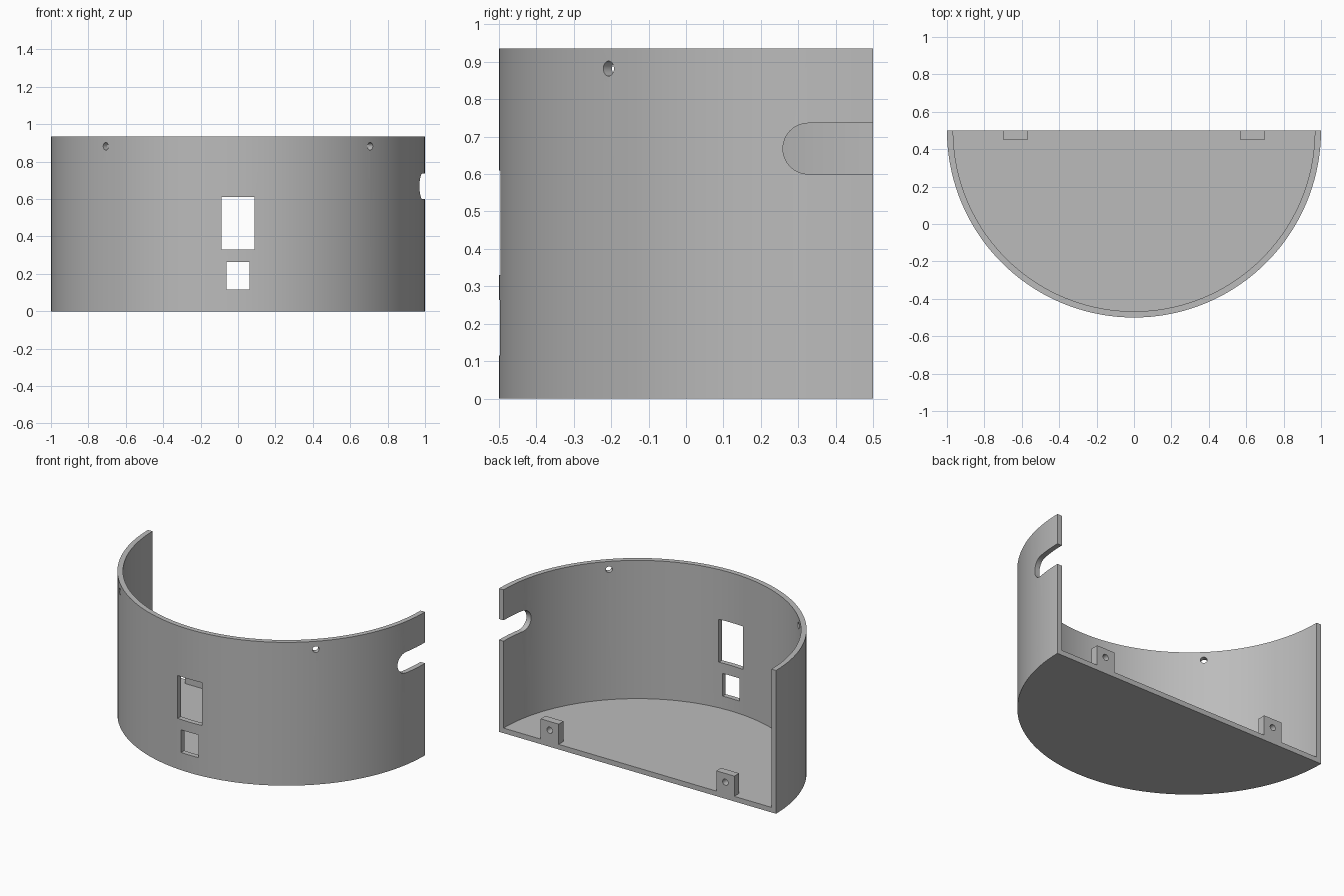
import bpy, bmesh, math
from mathutils import Matrix, Vector

RADIUS, WALL, HEIGHT, BACK = 1.0, 0.033, 0.935, 0.5
SEGMENTS = 72

cube = bpy.data.objects.get("Cube")
if cube:
    bpy.data.objects.remove(cube, do_unlink=True)

grey = bpy.data.materials.new("plain grey")
grey.use_nodes = True
colour = (0.5, 0.5, 0.5, 1)
grey.diffuse_color = colour
grey.node_tree.nodes["Principled BSDF"].inputs["Base Color"].default_value = colour


def add_object(name, bm):
    bmesh.ops.recalc_face_normals(bm, faces=bm.faces)
    mesh = bpy.data.meshes.new(name)
    bm.to_mesh(mesh)
    bm.free()
    mesh.materials.append(grey)
    obj = bpy.data.objects.new(name, mesh)
    bpy.context.collection.objects.link(obj)
    return obj


def half_drum(name, radius, z0, z1, overhang=0.0):
    """Half disc bulging to the front, extruded upward."""
    points = []
    for i in range(SEGMENTS + 1):
        a = math.pi + math.pi * i / SEGMENTS
        points.append((radius * math.cos(a), BACK + radius * math.sin(a), z0))
    if overhang:
        points += [(radius, BACK + overhang, z0), (-radius, BACK + overhang, z0)]
    bm = bmesh.new()
    face = bm.faces.new([bm.verts.new(p) for p in points])
    top = bmesh.ops.extrude_face_region(bm, geom=[face])["geom"]
    verts = [g for g in top if isinstance(g, bmesh.types.BMVert)]
    bmesh.ops.translate(bm, verts=verts, vec=(0, 0, z1 - z0))
    return add_object(name, bm)


def box(name, low, high):
    low, high = Vector(low), Vector(high)
    bm = bmesh.new()
    place = Matrix.Translation((low + high) / 2) @ Matrix.Diagonal((high - low).to_4d())
    bmesh.ops.create_cube(bm, size=1, matrix=place)
    return add_object(name, bm)


def rod(name, centre, direction, radius, length):
    bm = bmesh.new()
    turn = Vector(direction).to_track_quat("Z", "Y").to_matrix().to_4x4()
    bmesh.ops.create_cone(bm, cap_ends=True, segments=32, radius1=radius, radius2=radius,
                          depth=length, matrix=Matrix.Translation(centre) @ turn)
    return add_object(name, bm)


def cut(target, cutter):
    mod = target.modifiers.new("cut", "BOOLEAN")
    mod.operation, mod.solver, mod.object = "DIFFERENCE", "EXACT", cutter
    bpy.context.view_layer.objects.active = target
    bpy.ops.object.modifier_apply(modifier=mod.name)
    bpy.data.objects.remove(cutter, do_unlink=True)


# Half-round shell with floor
shell = half_drum("half_round_shell", RADIUS, 0, HEIGHT)
cut(shell, half_drum("cavity", RADIUS - WALL, WALL, HEIGHT + 0.2, overhang=0.2))

# Two front windows
cut(shell, box("upper_window", (-0.088, -0.7, 0.33), (0.088, -0.3, 0.61)))
cut(shell, box("lower_window", (-0.062, -0.7, 0.115), (0.062, -0.3, 0.263)))

# Cable slot, open at the back of the left wall
slot_z, slot_r, slot_y = 0.668, 0.068, 0.327
cut(shell, rod("slot_end", (0.95, slot_y, slot_z), (1, 0, 0), slot_r, 0.4))
cut(shell, box("slot", (0.75, slot_y, slot_z - slot_r), (1.15, 0.7, slot_z + slot_r)))

# Radial screw holes near the rim, and drilled tabs on the floor
diagonal = math.sqrt(0.5)
for side, label in ((-1, "right"), (1, "left")):
    direction = Vector((side * diagonal, -diagonal, 0))
    centre = direction * (RADIUS - WALL / 2) + Vector((0, BACK, 0.882))
    cut(shell, rod("screw_hole", centre, direction, 0.02, 0.2))
    x = side * 0.634
    tab = box(label + "_mounting_tab", (x - 0.065, 0.45, WALL), (x + 0.065, BACK, 0.165))
    cut(tab, rod("tab_hole", (x, 0.475, 0.108), (0, 1, 0), 0.02, 0.2))

# Smooth curved walls, crisp edges
for obj in bpy.context.collection.objects:
    obj.select_set(obj.type == "MESH")
bpy.context.view_layer.objects.active = shell
bpy.ops.object.shade_smooth_by_angle(angle=math.radians(30))
